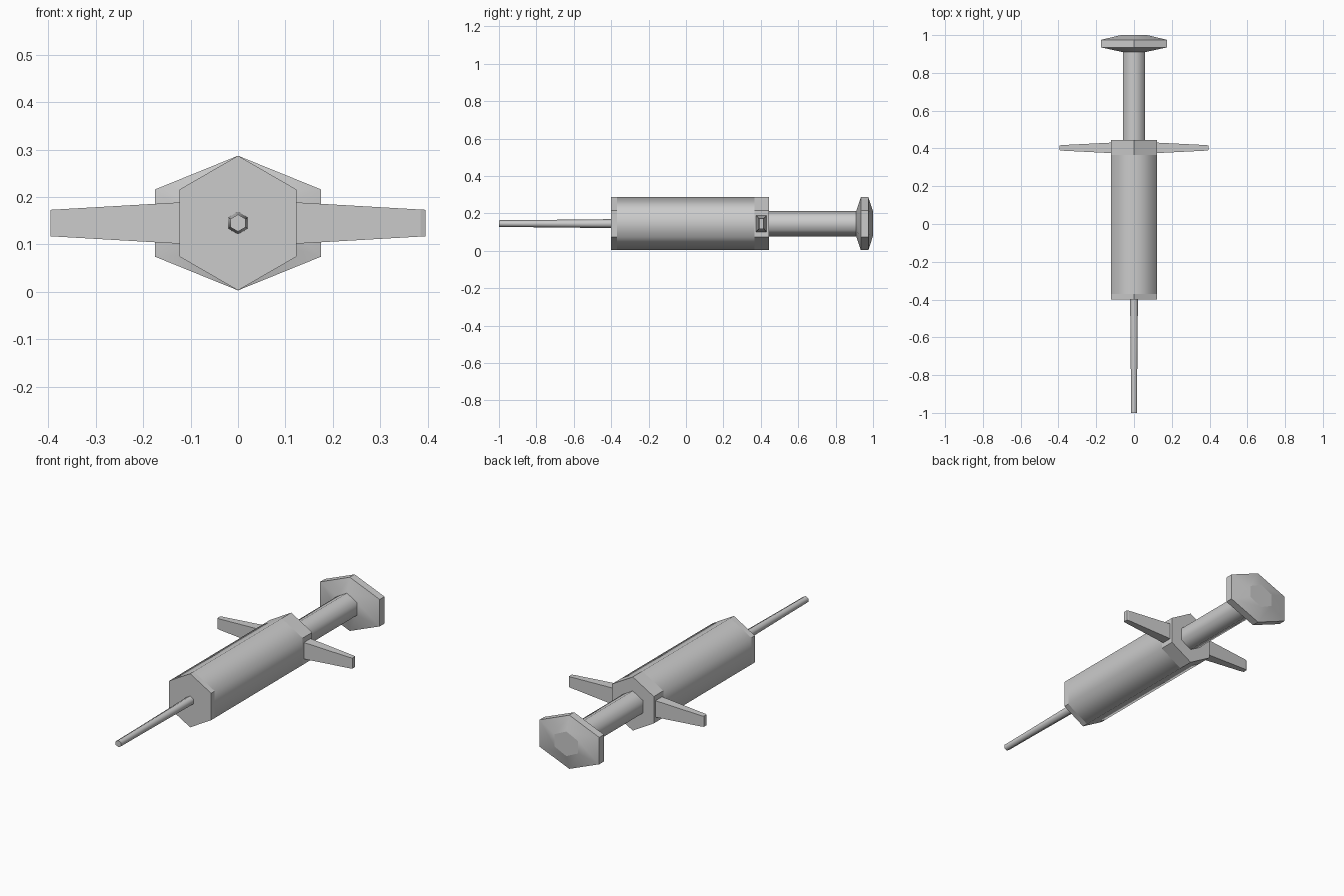
import bpy, bmesh
from math import sin, cos, pi

if "Cube" in bpy.data.objects:
    bpy.data.objects.remove(bpy.data.objects["Cube"])

ZC = 0.145   # height of the syringe's long axis


def make_object(name, bm):
    bmesh.ops.recalc_face_normals(bm, faces=bm.faces)
    mesh = bpy.data.meshes.new(name)
    bm.to_mesh(mesh)
    bm.free()
    obj = bpy.data.objects.new(name, mesh)
    bpy.context.collection.objects.link(obj)
    return obj


def hex_lathe(name, rings, smooth_bands):
    """Six-sided body along y; rings are (y, radius_x, radius_z), corner pointing up."""
    bm = bmesh.new()
    loops = [[bm.verts.new((rx * sin(i * pi / 3), y, ZC + rz * cos(i * pi / 3)))
              for i in range(6)] for y, rx, rz in rings]
    for band, (a, b) in enumerate(zip(loops, loops[1:])):
        for i in range(6):
            j = (i + 1) % 6
            face = bm.faces.new((a[i], a[j], b[j], b[i]))
            face.smooth = band in smooth_bands
    bm.faces.new(loops[0])
    bm.faces.new(loops[-1])
    return make_object(name, bm)


# Barrel: smooth middle, flat-faced end bands
hex_lathe("barrel", [(y, 0.142, 0.142) for y in (-0.4, -0.37, 0.365, 0.445)], {1})

# Needle: slight taper to the tip
hex_lathe("needle", [(-1.0, 0.018, 0.018), (-0.8, 0.0195, 0.0195),
                     (-0.39, 0.024, 0.024)], {0, 1})

# Plunger rod
hex_lathe("plunger_rod", [(0.43, 0.068, 0.068), (0.915, 0.068, 0.068)], {0})

# Thumb rest: wide hexagon with sloped front and back
hex_lathe("thumb_rest", [(0.91, 0.068, 0.068), (0.935, 0.202, 0.142),
                         (0.975, 0.202, 0.142), (1.0, 0.08, 0.065)], {0, 2})

# Finger grips: tapered blocks on each side of the barrel
for side, label in ((1, "right"), (-1, "left")):
    bm = bmesh.new()
    sections = [(0.115, 0.028, 0.044), (0.385, 0.0145, 0.0285), (0.395, 0.011, 0.028)]
    loops = [[bm.verts.new((side * x, 0.403 + sy * hy, ZC + sz * hz))
              for sy, sz in ((-1, -1), (1, -1), (1, 1), (-1, 1))]
             for x, hy, hz in sections]
    for a, b in zip(loops, loops[1:]):
        for i in range(4):
            j = (i + 1) % 4
            bm.faces.new((a[i], a[j], b[j], b[i]))
    bm.faces.new(loops[0])
    bm.faces.new(loops[-1])
    make_object("finger_grip_" + label, bm)
